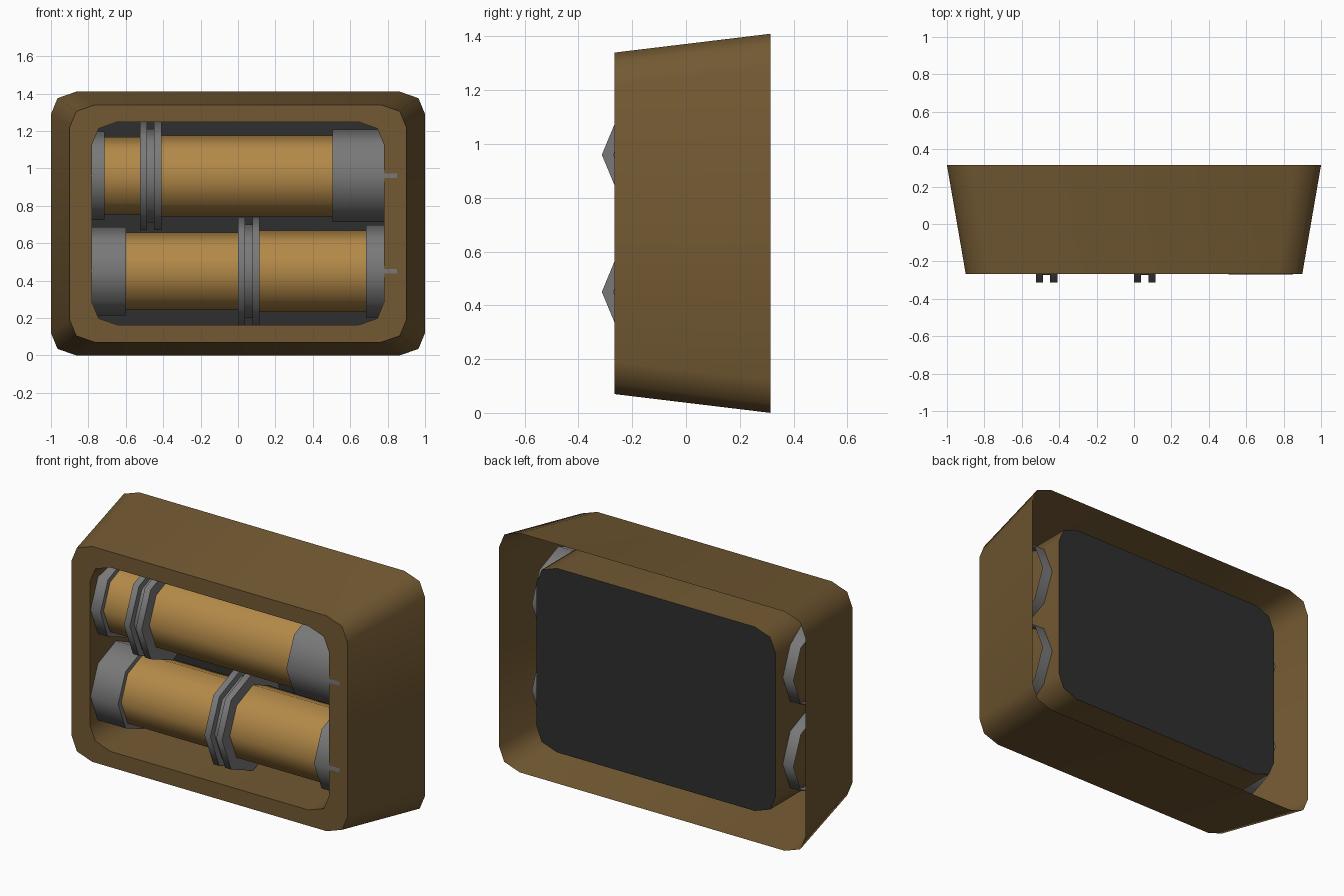
import bpy, bmesh, math

if "Cube" in bpy.data.objects:
    bpy.data.objects.remove(bpy.data.objects["Cube"])

AXIS_Y = -0.024


def material(name, rgb):
    m = bpy.data.materials.new(name)
    m.diffuse_color = (*rgb, 1)
    m.use_nodes = True
    m.node_tree.nodes["Principled BSDF"].inputs["Base Color"].default_value = m.diffuse_color
    return m


BROWN = material("brown", (0.17, 0.10, 0.032))
TAN = material("tan", (0.45, 0.25, 0.065))
GREY = material("grey", (0.19, 0.19, 0.19))
DARK = material("dark", (0.028, 0.028, 0.028))


def loft(name, loops, mat, fill=False):
    """Skin a series of matching closed loops with quads."""
    bm = bmesh.new()
    rows = [[bm.verts.new(p) for p in loop] for loop in loops]
    if fill:
        bm.faces.new(rows[0])
    for a, b in zip(rows, rows[1:]):
        n = len(a)
        for i in range(n):
            j = (i + 1) % n
            bm.faces.new((a[i], a[j], b[j], b[i]))
    me = bpy.data.meshes.new(name)
    bm.to_mesh(me)
    bm.free()
    ob = bpy.data.objects.new(name, me)
    bpy.context.collection.objects.link(ob)
    me.materials.append(mat)
    bpy.ops.object.select_all(action='DESELECT')
    ob.select_set(True)
    bpy.context.view_layer.objects.active = ob
    bpy.ops.object.shade_smooth_by_angle(angle=math.radians(50))
    return ob


def rounded_rect(w, z0, z1, y):
    """Rectangle of half width w with two-step rounded corners."""
    cz, h = (z0 + z1) / 2, (z1 - z0) / 2
    q = [(w, h - 0.12), (w - 0.035, h - 0.035), (w - 0.135, h)]
    q += [(-x, z) for x, z in reversed(q)]
    q += [(-x, -z) for x, z in q]
    return [(x, y, cz + z) for x, z in q]


def octagonal(name, z, profile, mat):
    """Turn an (x, radius) profile around a horizontal eight-sided axis."""
    loops = [[(x, AXIS_Y + r * math.sin(k * math.pi / 4), z + r * math.cos(k * math.pi / 4))
              for k in range(8)] for x, r in profile]
    return loft(name, loops, mat)


# Tapered frame: outer wall, front rim, inner pocket wall
loft("frame", [rounded_rect(1.0, 0, 1.41, 0.315),
               rounded_rect(0.9, 0.07, 1.34, -0.266),
               rounded_rect(0.78, 0.163, 1.248, -0.266),
               rounded_rect(0.78, 0.163, 1.248, 0.28)], BROWN)

# Panel closing the pocket
loft("back_panel", [rounded_rect(0.78, 0.163, 1.248, 0.28)[::-1]], DARK, fill=True)

# Two canisters: height, left cap edge, collar start, right cap edge
for row, z, left, collar, right in (("upper", 0.96, -0.715, -0.525, 0.505),
                                    ("lower", 0.45, -0.60, 0.0, 0.685)):
    a, b, c, d = (collar + 0.0385 * i for i in range(4))
    octagonal(row + "_left_cap", z, [(-0.85, 0.236), (left, 0.236), (left, 0.19)], GREY)
    octagonal(row + "_left_tube", z, [(left, 0.207), (a, 0.207)], TAN)
    octagonal(row + "_collar", z, [(a, 0.19), (a, 0.289), (b, 0.289), (b, 0.25),
                                   (c, 0.25), (c, 0.289), (d, 0.289), (d, 0.2)], GREY)
    octagonal(row + "_right_tube", z, [(d, 0.217), (right, 0.217)], TAN)
    octagonal(row + "_right_cap", z, [(right, 0.2), (right, 0.247), (0.85, 0.247)], GREY)
